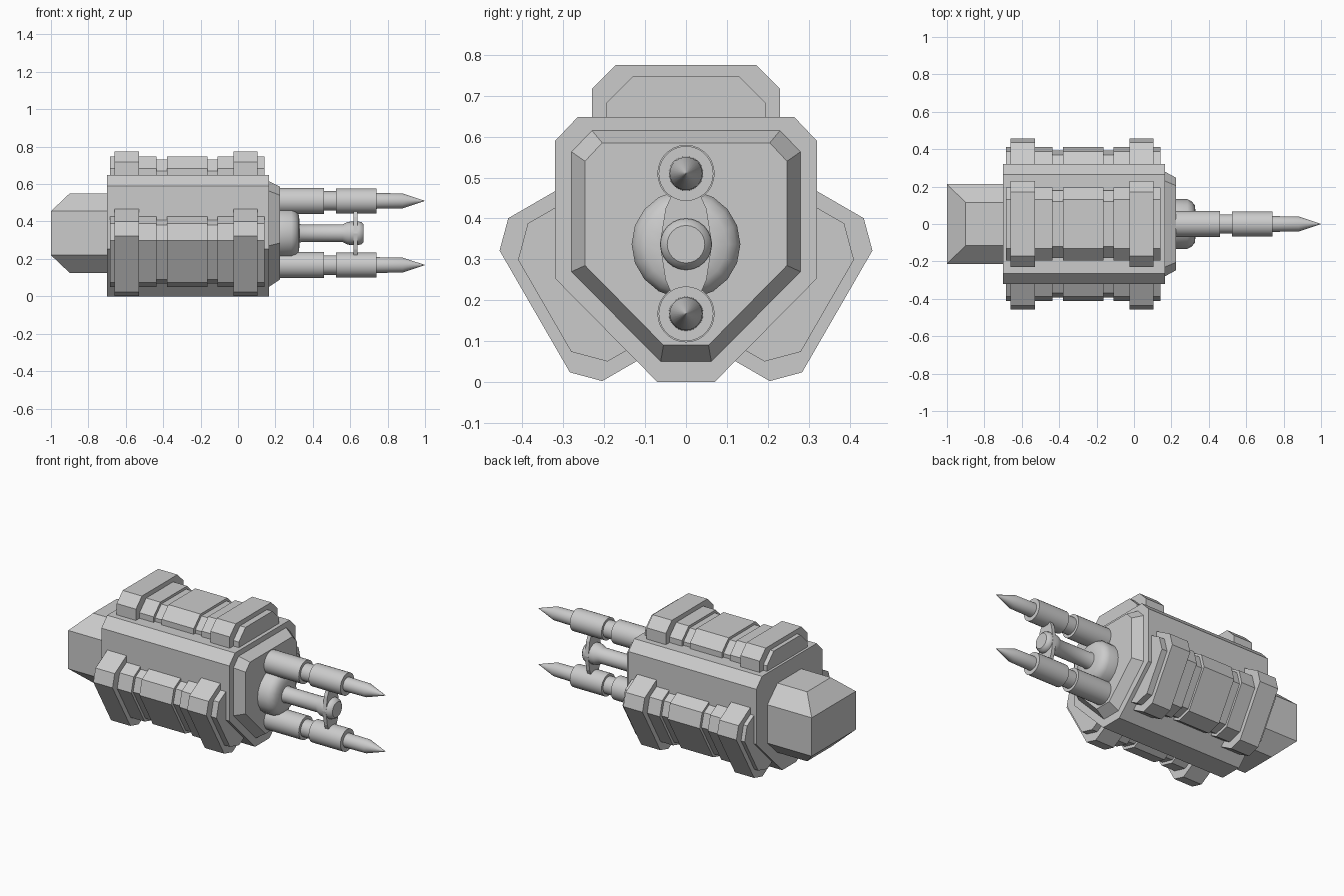
import bpy
from math import sin, cos, pi, radians

if "Cube" in bpy.data.objects:
    bpy.data.objects.remove(bpy.data.objects["Cube"])


def make(name, verts, faces, smooth=False):
    me = bpy.data.meshes.new(name)
    me.from_pydata(verts, [], faces)
    me.update()
    ob = bpy.data.objects.new(name, me)
    bpy.context.collection.objects.link(ob)
    # consistent outward normals
    import bmesh
    bm = bmesh.new()
    bm.from_mesh(me)
    bmesh.ops.recalc_face_normals(bm, faces=bm.faces)
    bm.to_mesh(me)
    bm.free()
    if smooth:
        bpy.ops.object.select_all(action='DESELECT')
        ob.select_set(True)
        bpy.context.view_layer.objects.active = ob
        bpy.ops.object.shade_smooth_by_angle(angle=radians(35))
    return ob


def loft(name, rings, smooth=False):
    """Skin a row of equal-length rings and cap both ends."""
    n = len(rings[0])
    verts = [p for r in rings for p in r]
    faces = [list(range(n)), list(range(len(verts) - n, len(verts)))]
    for k in range(len(rings) - 1):
        for i in range(n):
            j = (i + 1) % n
            faces.append([k * n + i, k * n + j, (k + 1) * n + j, (k + 1) * n + i])
    return make(name, verts, faces, smooth)


def mirrored(half):
    """Close a half outline (y, z) across y = 0."""
    return half + [(-y, z) for y, z in reversed(half)]


def at_x(x, outline):
    return [(x, y, z) for y, z in outline]


def lathe(name, profile, z, segs):
    """Spin (x, radius) points around the x axis at height z."""
    rings = [[(x, r * cos(2 * pi * i / segs), z + r * sin(2 * pi * i / segs))
              for i in range(segs)] for x, r in profile]
    return loft(name, rings, True)


# Main housing
hull = mirrored([(0.07, 0), (0.32, 0.253), (0.32, 0.59), (0.265, 0.648)])
loft("housing", [at_x(-0.70, hull), at_x(0.165, hull)])

# Bevelled front plate
outer = mirrored([(0.062, 0.05), (0.28, 0.27), (0.28, 0.563), (0.23, 0.615)])
inner = mirrored([(0.055, 0.09), (0.247, 0.285), (0.247, 0.54), (0.205, 0.585)])
loft("front_plate", [at_x(0.15, outer), at_x(0.165, outer), at_x(0.225, inner)])


# Rear block with sloping top and bottom
def rect(x, y, z):
    return [(x, -y, z), (-0.69, -y, z), (-0.69, y, z), (x, y, z)]


loft("rear_block", [rect(-0.9, 0.115, 0.125), rect(-1.0, 0.213, 0.22),
                    rect(-1.0, 0.213, 0.455), rect(-0.9, 0.115, 0.55)])


# Three armour pads: stepped panel with two raised brackets
def pad_piece(name, angle, centre, x0, x1, w, flat, top, shoulder):
    a = radians(angle)
    half = [(w, -0.2), (w, shoulder), (flat, top)]
    ring = [(centre[0] + u * cos(a) + v * sin(a),
             centre[1] - u * sin(a) + v * cos(a)) for u, v in mirrored(half)]
    loft(name, [at_x(x0, ring), at_x(x1, ring)])


panels = [(-0.685, -0.435), (-0.38, -0.163), (-0.11, 0.142)]
grooves = [(-0.435, -0.38), (-0.163, -0.11)]
brackets = [(-0.66, -0.53), (-0.025, 0.105)]
for side, angle, centre in (("top", 0, (0, 0.775)),
                            ("right", 120, (0.37, 0.1725)),
                            ("left", -120, (-0.37, 0.1725))):
    for x0, x1 in panels:
        pad_piece(side + "_panel", angle, centre, x0, x1, 0.195, 0.13, -0.028, -0.093)
    for x0, x1 in grooves:
        pad_piece(side + "_groove", angle, centre, x0, x1, 0.18, 0.12, -0.043, -0.105)
    for x0, x1 in brackets:
        pad_piece(side + "_bracket", angle, centre, x0, x1, 0.23, 0.172, 0, -0.058)

# Two pointed barrels
barrel = [(0.18, 0.07), (0.46, 0.07), (0.46, 0.052), (0.525, 0.052), (0.525, 0.067),
          (0.74, 0.067), (0.74, 0.042), (0.88, 0.04), (0.998, 0.001)]
for name, z in (("upper_barrel", 0.51), ("lower_barrel", 0.167)):
    lathe(name, barrel, z, 28)

# Central emitter: dome base and flared rod
lathe("emitter_dome", [(0.2, 0.133), (0.285, 0.133), (0.308, 0.122), (0.325, 0.10),
                       (0.33, 0.06)], 0.337, 18)
lathe("emitter_rod", [(0.3, 0.06), (0.34, 0.047), (0.56, 0.047), (0.585, 0.06),
                      (0.605, 0.063), (0.645, 0.063), (0.66, 0.059), (0.672, 0.046)], 0.337, 24)

# Brace joining the barrels
brace = mirrored([(0.035, 0.215), (0.05, 0.25), (0.064, 0.337), (0.05, 0.424), (0.035, 0.457)])
loft("barrel_brace", [at_x(0.617, brace), at_x(0.64, brace)])
